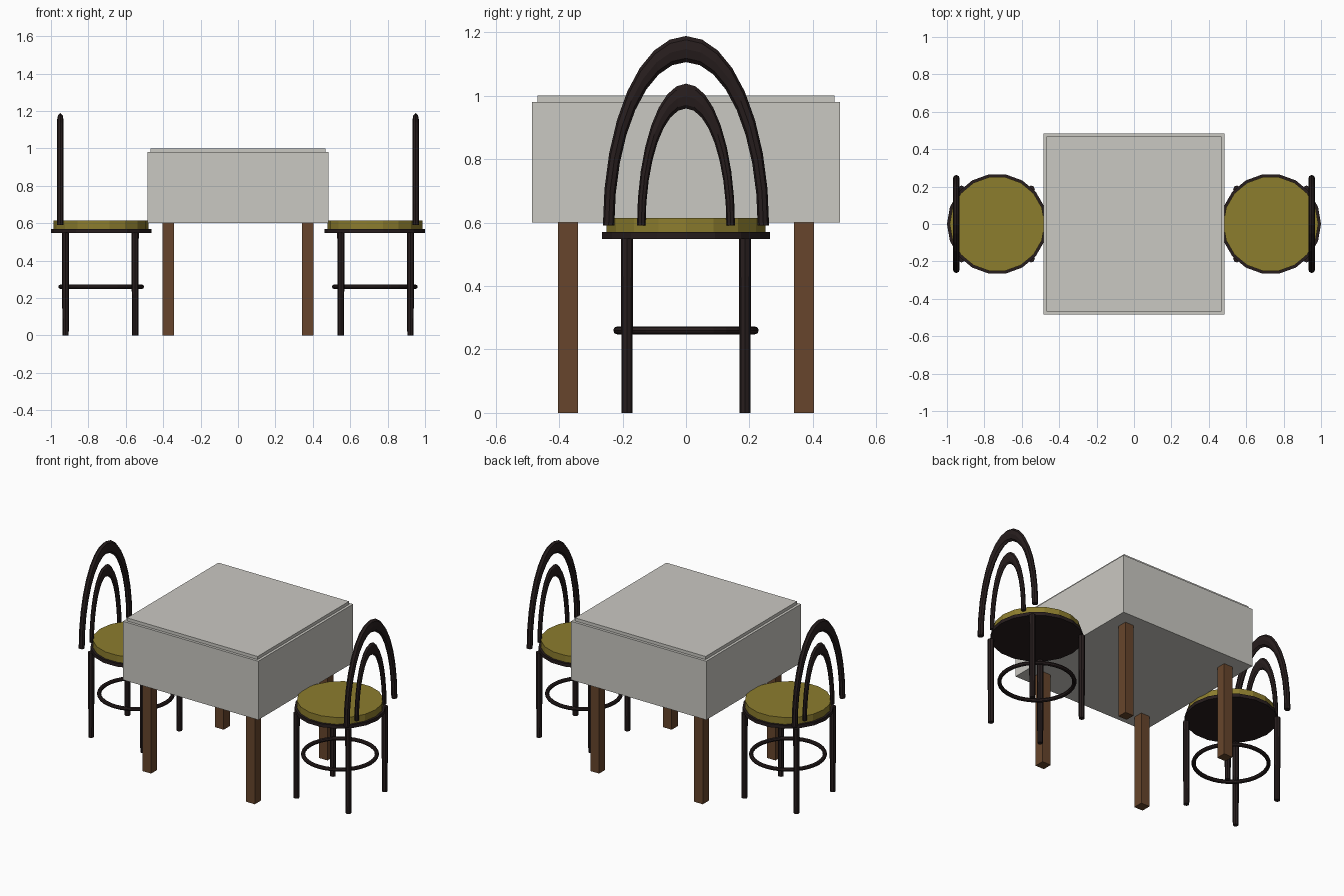
import bpy, bmesh, math
from mathutils import Vector

if "Cube" in bpy.data.objects:
    bpy.data.objects.remove(bpy.data.objects["Cube"])


def material(name, rgb):
    m = bpy.data.materials.new(name)
    m.diffuse_color = (*rgb, 1)
    m.use_nodes = True
    m.node_tree.nodes["Principled BSDF"].inputs["Base Color"].default_value = m.diffuse_color
    return m


CLOTH = material("pale grey cloth", (0.59, 0.58, 0.54))
WOOD = material("brown wood", (0.135, 0.06, 0.025))
DARK = material("dark brown frame", (0.02, 0.0125, 0.0125))
OLIVE = material("olive cushion", (0.265, 0.205, 0.027))


def add(name, bm, mat):
    bmesh.ops.recalc_face_normals(bm, faces=bm.faces)
    mesh = bpy.data.meshes.new(name)
    bm.to_mesh(mesh)
    bm.free()
    mesh.materials.append(mat)
    obj = bpy.data.objects.new(name, mesh)
    bpy.context.collection.objects.link(obj)
    return obj


def box(name, x, y, half, z0, z1, mat):
    bm = bmesh.new()
    bmesh.ops.create_cube(bm, size=1)
    for v in bm.verts:
        v.co = (x + v.co.x * 2 * half, y + v.co.y * 2 * half,
                z0 + (v.co.z + 0.5) * (z1 - z0))
    add(name, bm, mat)


def cylinder(name, x, y, r, z0, z1, sides, mat, r_bottom=None):
    bm = bmesh.new()
    rings = []
    for z, rad in ((z0, r_bottom or r), (z1, r)):
        rings.append([bm.verts.new((x + rad * math.cos(2 * math.pi * i / sides),
                                    y + rad * math.sin(2 * math.pi * i / sides), z))
                      for i in range(sides)])
    for i in range(sides):
        j = (i + 1) % sides
        bm.faces.new((rings[0][i], rings[0][j], rings[1][j], rings[1][i]))
    bm.faces.new(rings[0])
    bm.faces.new(rings[1])
    add(name, bm, mat)


def tube_arc(name, place, major, minor, sweep, steps, sides, mat):
    """Torus or part of one; place maps (u, v, w) to a position."""
    bm = bmesh.new()
    closed = sweep > 6
    rings = []
    for i in range(steps if closed else steps + 1):
        a = sweep * i / steps
        ring = []
        for k in range(sides):
            b = 2 * math.pi * k / sides
            r = major + minor * math.cos(b)
            ring.append(bm.verts.new(place(r * math.cos(a), r * math.sin(a), minor * math.sin(b))))
        rings.append(ring)
    for i in range(steps):
        p, q = rings[i], rings[(i + 1) % len(rings)]
        for k in range(sides):
            n = (k + 1) % sides
            bm.faces.new((p[k], p[n], q[n], q[k]))
    if not closed:
        bm.faces.new(rings[0])
        bm.faces.new(rings[-1])
    add(name, bm, mat)


# Table
box("tablecloth", 0, 0, 0.485, 0.60, 0.98, CLOTH)
box("table_top", 0, 0, 0.468, 0.98, 1.0, CLOTH)
for sx in (-1, 1):
    for sy in (-1, 1):
        box("table_leg", sx * 0.372, sy * 0.372, 0.031, 0, 0.60, WOOD)

# Two chairs facing the table
for s, side in ((-1, "left"), (1, "right")):
    cx = s * 0.7314
    cylinder(side + "_seat_base", cx, 0, s * 0.2686, 0.548, 0.57, 18, DARK)
    cylinder(side + "_cushion", cx, 0, s * 0.254, 0.57, 0.614, 18, OLIVE)
    for lx in (0.55, 0.922):
        for ly in (-0.186, 0.186):
            cylinder(side + "_chair_leg", s * lx, ly, 0.0195, 0, 0.55, 8, DARK, 0.017)
    # foot ring
    tube_arc(side + "_foot_ring", lambda u, v, w: Vector((cx + u, v, 0.26 + w)),
             0.217, 0.0125, 2 * math.pi, 32, 8, DARK)
    # tall back arches, half rings stretched upward
    for label, major, minor, stretch in (("outer", 0.244, 0.018, 2.283),
                                         ("inner", 0.141, 0.0135, 2.9)):
        tube_arc(f"{side}_{label}_back_arch",
                 lambda u, v, w: Vector((s * 0.95 + w, u, 0.59 + v * stretch)),
                 major, minor, math.pi, 16, 8, DARK)
